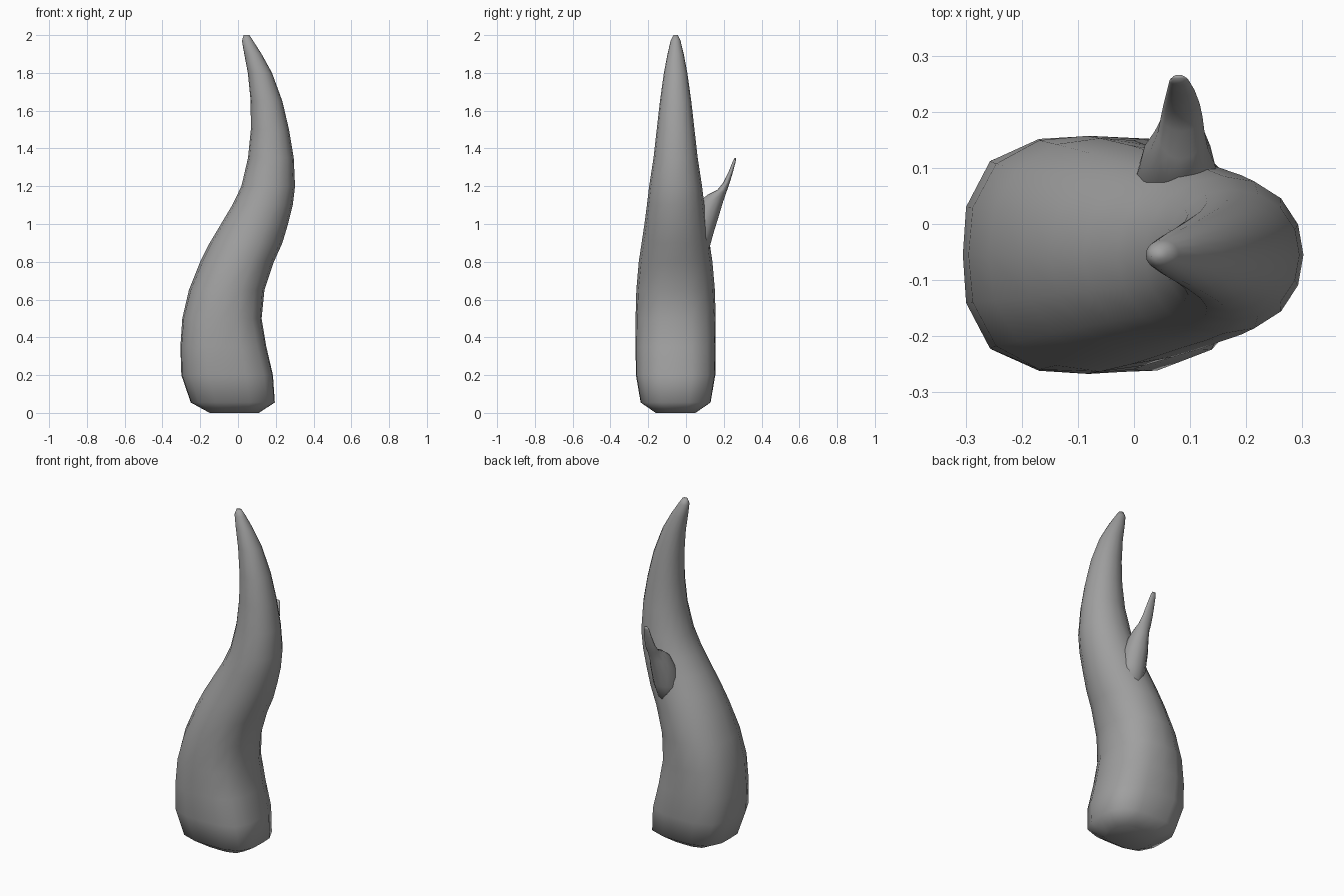
import bpy, bmesh, math

cube = bpy.data.objects.get("Cube")
if cube:
    bpy.data.objects.remove(cube, do_unlink=True)

grey = bpy.data.materials.new("horn grey")
grey.use_nodes = True
colour = (0.35, 0.35, 0.35, 1)
grey.diffuse_color = colour
grey.node_tree.nodes["Principled BSDF"].inputs["Base Color"].default_value = colour


def outline_point(angle, power):
    """Point on a unit rounded square; power 2 is a circle."""
    c, s = math.cos(angle), math.sin(angle)
    r = (abs(c) ** power + abs(s) ** power) ** (-1 / power)
    return c * r, s * r


def loft(name, sections, sides, tilt=0.0):
    """Skin level rings given as (z, x low, x high, y low, y high, power)."""
    bm = bmesh.new()
    rings = []
    for z, x0, x1, y0, y1, power in sections:
        ring = []
        for i in range(sides):
            u, v = outline_point(2 * math.pi * i / sides, power)
            ring.append(bm.verts.new(((x0 + x1) / 2 + u * (x1 - x0) / 2,
                                      (y0 + y1) / 2 + v * (y1 - y0) / 2, z)))
        rings.append(ring)
    for a, b in zip(rings, rings[1:]):
        for i in range(sides):
            j = (i + 1) % sides
            bm.faces.new((a[i], a[j], b[j], b[i]))
    bm.faces.new(rings[0][::-1])
    bm.faces.new(rings[-1])
    bmesh.ops.recalc_face_normals(bm, faces=bm.faces)
    mesh = bpy.data.meshes.new(name)
    bm.to_mesh(mesh)
    bm.free()
    mesh.materials.append(grey)
    mesh.shade_smooth()
    obj = bpy.data.objects.new(name, mesh)
    bpy.context.collection.objects.link(obj)
    return obj


# Main horn: z, left edge, right edge, half depth
MID_Y = -0.055
profile = [
    (0.00, -0.15, 0.11, 0.105), (0.055, -0.25, 0.195, 0.185),
    (0.20, -0.30, 0.185, 0.21), (0.35, -0.305, 0.15, 0.212),
    (0.50, -0.295, 0.125, 0.212), (0.65, -0.26, 0.14, 0.208),
    (0.80, -0.20, 0.19, 0.195), (0.90, -0.15, 0.235, 0.18),
    (1.00, -0.09, 0.265, 0.165), (1.10, -0.03, 0.29, 0.152),
    (1.20, 0.018, 0.302, 0.14), (1.35, 0.053, 0.295, 0.117),
    (1.50, 0.068, 0.27, 0.10), (1.65, 0.067, 0.235, 0.083),
    (1.80, 0.052, 0.18, 0.062), (1.90, 0.033, 0.125, 0.043),
    (1.97, 0.021, 0.08, 0.026), (2.00, 0.03, 0.06, 0.012),
]
loft("horn", [(z, a, b, MID_Y - h, MID_Y + h, max(2.1, 3.6 - 2.0 * z))
              for z, a, b, h in profile], 16)

# Small spur growing out of the back, with a flared root inside the horn
loft("back_spur", [
    (0.82, 0.02, 0.12, 0.00, 0.11, 2), (0.95, 0.00, 0.15, 0.00, 0.145, 2),
    (1.05, 0.01, 0.145, 0.03, 0.176, 2), (1.12, 0.03, 0.132, 0.07, 0.197, 2),
    (1.155, 0.042, 0.126, 0.115, 0.209, 2), (1.18, 0.048, 0.122, 0.165, 0.218, 2),
    (1.22, 0.053, 0.117, 0.198, 0.232, 2), (1.28, 0.059, 0.108, 0.227, 0.25, 2),
    (1.33, 0.063, 0.098, 0.247, 0.263, 2), (1.35, 0.07, 0.09, 0.257, 0.266, 2),
], 12)
